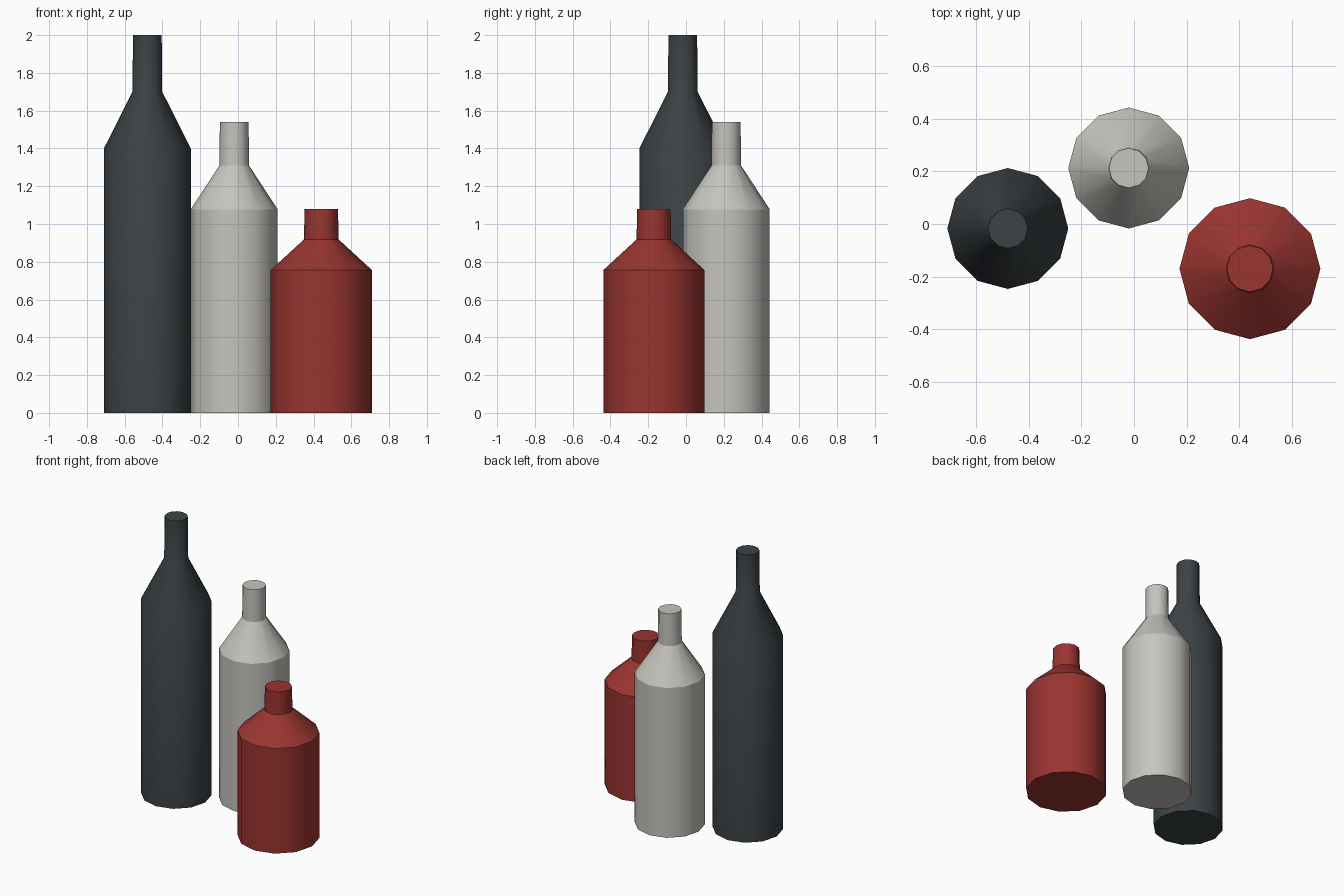
import bpy, bmesh
from math import cos, sin, tau, radians

if "Cube" in bpy.data.objects:
    bpy.data.objects.remove(bpy.data.objects["Cube"])

SIDES = 12


def bottle(name, x, y, radius, height, color):
    # profile as (radius, height) fractions: base, shoulder, neck base, neck top
    profile = [(1, 0), (1, 0.7), (0.343, 0.85), (0.33, 1)]
    bm = bmesh.new()
    rings = [[bm.verts.new((r * radius * cos(tau * i / SIDES),
                            r * radius * sin(tau * i / SIDES), h * height))
              for i in range(SIDES)] for r, h in profile]
    for low, high in zip(rings, rings[1:]):
        for i in range(SIDES):
            j = (i + 1) % SIDES
            bm.faces.new((low[i], low[j], high[j], high[i]))
    # closed base and neck top
    bm.faces.new(rings[0][::-1])
    bm.faces.new(rings[-1])
    mesh = bpy.data.meshes.new(name)
    bm.to_mesh(mesh)
    bm.free()

    mat = bpy.data.materials.new(name + "_paint")
    mat.diffuse_color = color
    mat.use_nodes = True
    mat.node_tree.nodes["Principled BSDF"].inputs["Base Color"].default_value = mat.diffuse_color
    mesh.materials.append(mat)
    obj = bpy.data.objects.new(name, mesh)
    obj.location = (x, y, 0)
    bpy.context.collection.objects.link(obj)

    # round sides, crisp rims
    bpy.ops.object.select_all(action='DESELECT')
    obj.select_set(True)
    bpy.context.view_layer.objects.active = obj
    bpy.ops.object.shade_smooth_by_angle(angle=radians(31))


# three bottles from tall to short
bottle("tall_dark_bottle", -0.48, -0.017, 0.23, 2.0, (0.045, 0.055, 0.06, 1))
bottle("medium_grey_bottle", -0.02, 0.213, 0.23, 1.54, (0.56, 0.55, 0.51, 1))
bottle("short_red_bottle", 0.441, -0.17, 0.268, 1.08, (0.32, 0.035, 0.03, 1))
